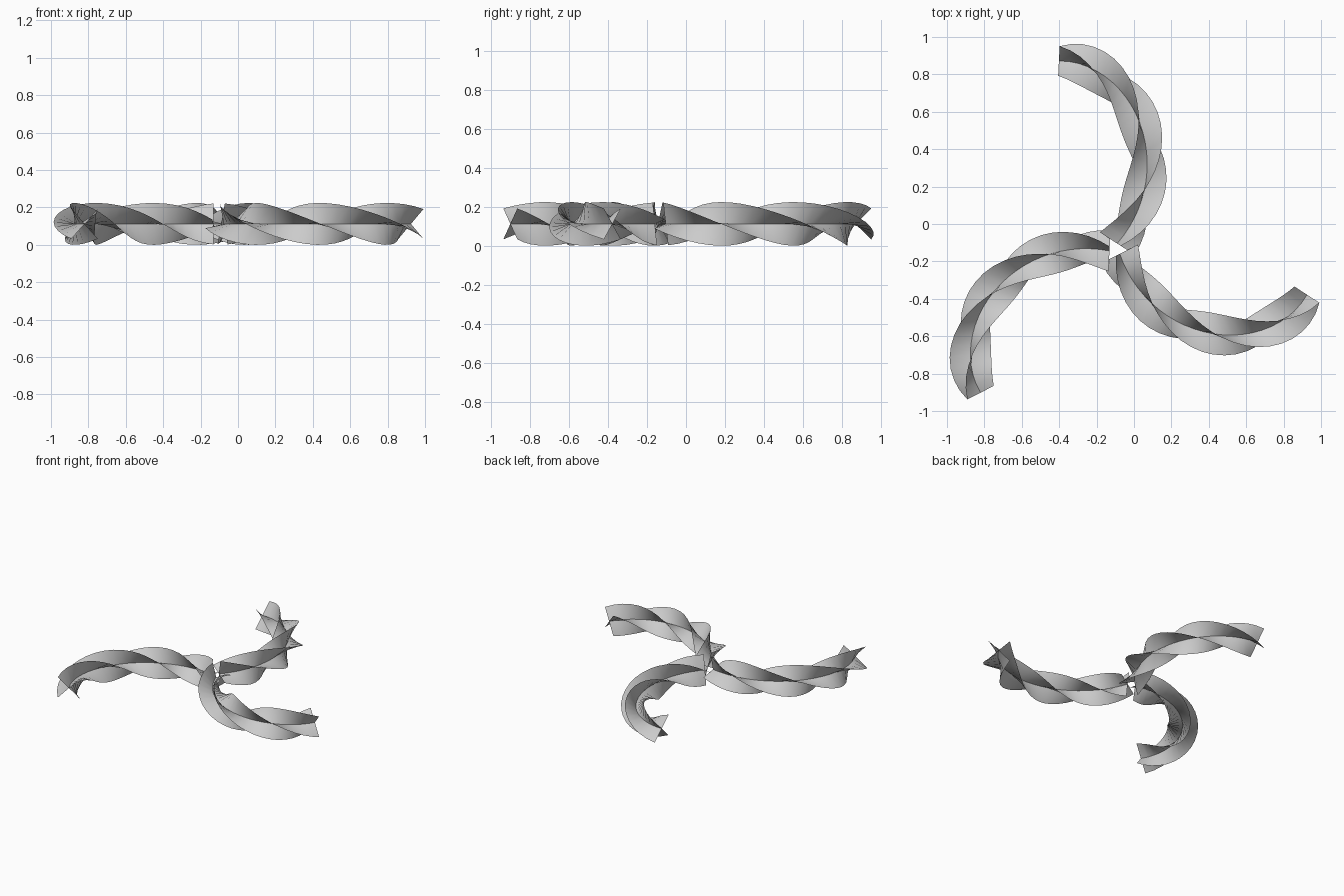
import bpy
from math import sin, cos, radians, pi

if "Cube" in bpy.data.objects:
    bpy.data.objects.remove(bpy.data.objects["Cube"])

SEG = 24                 # steps along each arm
SUB = 20                 # integration steps per segment
RAD = 0.112              # blade half width
LENGTH = 1.268           # arm length along its centre line
HUB = (-0.099, -0.136)   # point the three arms turn around
FRAME0, FRAME1 = radians(177), radians(297)  # section facing, start to end
TWIST0, TWIST = radians(12), radians(303)


def heading(t):
    """Path direction, bending a little tighter towards the tip."""
    return radians(168.7 + 112.5 * t + 20 * t ** 5)


def centre_line():
    x, y = -0.032, -0.008
    line = [(x, y)]
    step = LENGTH / (SEG * SUB)
    for i in range(SEG * SUB):
        h = heading((i + 0.5) / (SEG * SUB))
        x, y = x + step * cos(h), y + step * sin(h)
        if (i + 1) % SUB == 0:
            line.append((x, y))
    return line


def arm_rows(turn):
    """Centre point and the four fin tips at each step of one arm."""
    rows = []
    c, s = cos(turn), sin(turn)
    for i, (x, y) in enumerate(centre_line()):
        t = i / SEG
        f = FRAME0 + (FRAME1 - FRAME0) * t
        row = [(x, y, RAD)]
        for k in range(4):
            a = TWIST0 + TWIST * t + k * pi / 2
            side = RAD * sin(a)
            row.append((x + side * sin(f), y - side * cos(f), RAD + RAD * cos(a)))
        rows.append([(HUB[0] + c * p[0] - s * p[1],
                      HUB[1] + s * p[0] + c * p[1], p[2]) for p in row])
    return rows


# Each arm is two crossed flat blades twisted around a bent centre line
for n in range(3):
    rows = arm_rows(-n * 2 * pi / 3)
    for b in range(2):
        verts = [row[j] for row in rows for j in (1 + b, 0, 3 + b)]
        faces = []
        for i in range(SEG):
            for j in range(2):
                v = i * 3 + j
                faces.append((v, v + 1, v + 4, v + 3))
        name = f"arm_{n + 1}_blade_{b + 1}"
        mesh = bpy.data.meshes.new(name)
        mesh.from_pydata(verts, [], faces)
        mesh.polygons.foreach_set("use_smooth", [True] * len(faces))
        mesh.update()
        bpy.context.collection.objects.link(bpy.data.objects.new(name, mesh))
